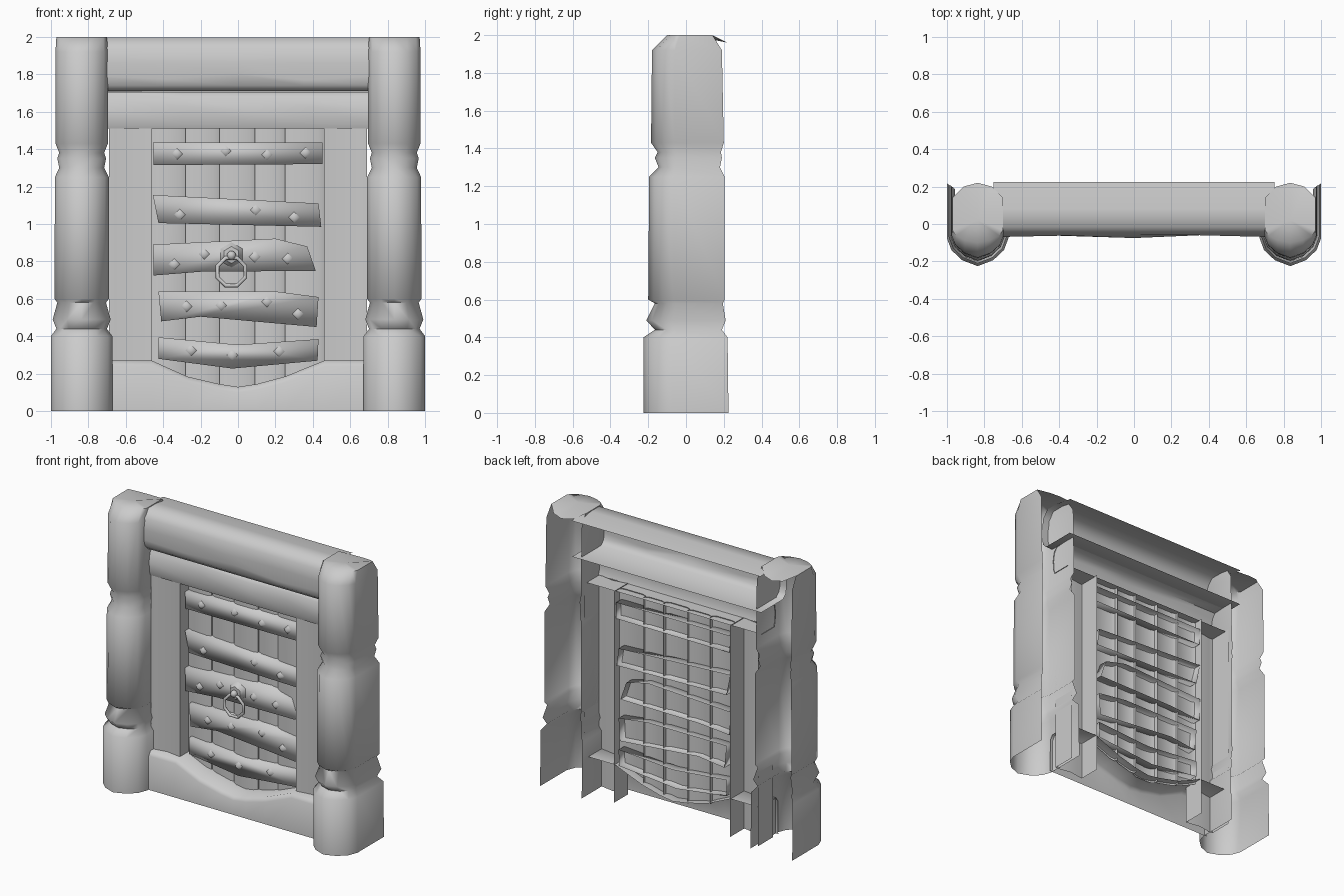
import bpy, bmesh, math
from mathutils import Matrix

if "Cube" in bpy.data.objects:
    bpy.data.objects.remove(bpy.data.objects["Cube"])


def finish(name, bm, angle=35, mirror=False):
    bmesh.ops.recalc_face_normals(bm, faces=bm.faces)
    me = bpy.data.meshes.new(name)
    bm.to_mesh(me)
    bm.free()
    ob = bpy.data.objects.new(name, me)
    bpy.context.collection.objects.link(ob)
    bpy.ops.object.select_all(action='DESELECT')
    ob.select_set(True)
    bpy.context.view_layer.objects.active = ob
    bpy.ops.object.shade_smooth_by_angle(angle=math.radians(angle))
    if mirror:
        ob.modifiers.new("mirror", 'MIRROR').use_mirror_merge = False
    return ob


def loft(rows, bm=None):
    """Open sheet through rows of points."""
    bm = bm or bmesh.new()
    grid = [[bm.verts.new(p) for p in r] for r in rows]
    for a, b in zip(grid, grid[1:]):
        for i in range(len(a) - 1):
            bm.faces.new((a[i], a[i + 1], b[i + 1], b[i]))
    return bm, grid


# Log pillars: U-shaped shells, open at the back, with a rounded cap
levels = [  # z, outer x, inner x, front y, back y
    (0, 1.0, .67, -.225, .225), (.4, 1.0, .67, -.225, .22),
    (.44, .97, .70, -.165, .19), (.49, .99, .68, -.21, .21),
    (.58, .965, .705, -.165, .195), (.60, .98, .69, -.20, .205),
    (1.25, .978, .69, -.195, .205), (1.30, .955, .715, -.145, .18),
    (1.35, .965, .705, -.165, .19), (1.38, .955, .715, -.15, .185),
    (1.43, .975, .695, -.185, .2), (1.92, .975, .695, -.18, .19),
    (2.0, .97, .70, -.1, .14)]


def pillar_row(z, xo, xi, yf, yb):
    c, h = (xo + xi) / 2, (xo - xi) / 2
    side = yf * .33
    section = [(1, yb), (1, side), (.85, yf * .62), (.5, yf * .86), (0, yf),
               (-.5, yf * .86), (-.85, yf * .62), (-1, side), (-1, yb)]
    return [(c + h * u, y, z) for u, y in section]


bm, grid = loft([pillar_row(*lv) for lv in levels])
back = [bm.verts.new(p) for p in ((.76, .2, 1.97), (.835, .22, 1.96), (.91, .2, 1.97))]
loop = grid[-1] + back
hub = bm.verts.new((.835, .02, 2.0))
for a, b in zip(loop, loop[1:] + loop[:1]):
    bm.faces.new((a, b, hub))
finish("log_pillar", bm, 75, True)

# Upper lintel: half-log with a slightly wavy lower front
rows = []
for x, d in ((-.75, 0), (-.4, .015), (0, -.01), (.35, .02), (.75, 0)):
    rows.append([(x, y, z) for y, z in (
        (.225, 1.97), (.08, 1.995), (-.015, 1.995), (-.06, 1.94), (-.07 + d * .5, 1.86),
        (-.07 + d * .5, 1.79 - d), (-.06, 1.74), (-.03, 1.71), (.22, 1.71))])
finish("upper_lintel", loft(rows)[0], 60)

# Lower lintel: smaller log below it
rows = []
for x, d in ((-.7, 0), (-.3, .02), (.1, -.01), (.4, .015), (.7, 0)):
    rows.append([(x, y, z) for y, z in (
        (.1, 1.71), (.02, 1.705), (-.005 + d, 1.67), (-.015, 1.61 + d),
        (-.01, 1.54), (.0, 1.51), (.14, 1.51))])
finish("lower_lintel", loft(rows)[0], 60)

# Side panels: U-shaped jamb boards running down to the ground
panel = [(.69, .17), (.69, .0), (.66, .0), (.57, .015), (.475, .0), (.46, .0), (.46, .16)]
finish("side_panel", loft([[(x, y, z) for x, y in panel] for z in (0, 1.515)])[0], 35, True)

# Threshold with a worn dip in the middle
dip = [(-.69, .27), (-.46, .27), (-.27, .185), (-.1, .145), (0, .13),
       (.1, .145), (.25, .185), (.46, .27), (.69, .27)]
rows = [[(x, -.06, 0), (x, -.055, z - .03), (x, -.035, z), (x, .15, z)]
        for x, z in dip]
finish("threshold", loft(rows)[0], 60)


def sill(x):
    for (x0, z0), (x1, z1) in zip(dip, dip[1:]):
        if x0 <= x <= x1:
            return z0 + (z1 - z0) * (x - x0) / (x1 - x0)


# Door planks: shallow boards with folded-back seams
seams = [-.46, -.28, -.1, .09, .25, .46]
for i, (a, b) in enumerate(zip(seams, seams[1:])):
    y = .085 + .012 * (i % 2)
    sec = [(a, y + .03), (a, y + .012), (a + .03, y), (b - .03, y), (b, y + .012), (b, y + .03)]
    rows = [[(x, yy, sill(x) - .015 if low else 1.515) for x, yy in sec] for low in (1, 0)]
    finish("door_plank", loft(rows)[0], 40)

# Crooked iron bands, open at the back
bands = [
    [(-.455, 1.435), (.45, 1.435), (.45, 1.32), (-.45, 1.315)],
    [(-.455, 1.155), (.43, 1.11), (.445, .985), (-.425, 1.005)],
    [(-.455, .89), (.2, .922), (.37, .88), (.415, .75), (-.2, .745), (-.45, .725)],
    [(-.425, .64), (.2, .64), (.43, .61), (.42, .45), (-.2, .505), (-.41, .48)],
    [(-.425, .395), (0, .355), (.43, .385), (.425, .27), (-.03, .228), (-.425, .28)]]
for outline in bands:
    ring = outline + outline[:1]
    bm, grid = loft([[(x, y, z) for x, z in ring] for y in (.05, .15)])
    bm.faces.new(grid[0][:-1])
    bmesh.ops.remove_doubles(bm, verts=bm.verts, dist=.0001)
    finish("iron_band", bm, 100)

# Diamond studs
studs = [(-.325, 1.375), (-.065, 1.39), (.155, 1.37), (.36, 1.38),
         (-.31, 1.05), (.095, 1.075), (.30, 1.035),
         (-.34, .785), (-.18, .84), (.09, .825), (.265, .815),
         (-.275, .56), (-.09, .565), (.155, .585), (.32, .52),
         (-.25, .325), (-.03, .30), (.22, .32)]
bm = bmesh.new()
for x, z in studs:
    m = Matrix.Translation((x, .035, z)) @ Matrix.Rotation(math.pi / 2, 4, 'X')
    bmesh.ops.create_cone(bm, cap_ends=False, segments=4, radius1=.03, radius2=.0,
                          depth=.03, matrix=m)
finish("studs", bm, 100)

# Handle: faceted back plate, knob and ring
bm = bmesh.new()
m = Matrix.Translation((-.035, .035, .835)) @ Matrix.Rotation(math.pi / 2, 4, 'X')
bmesh.ops.create_cone(bm, cap_ends=True, segments=6, radius1=.07, radius2=.045, depth=.04, matrix=m)
bmesh.ops.create_uvsphere(bm, u_segments=8, v_segments=6, radius=.025,
                          matrix=Matrix.Translation((-.035, .005, .832)))
finish("handle_plate", bm, 60)
bpy.ops.mesh.primitive_torus_add(major_segments=8, minor_segments=6, major_radius=.08,
                                 minor_radius=.011, location=(-.035, .005, .745),
                                 rotation=(math.pi / 2, math.pi / 8, 0))
bpy.context.object.name = "handle_ring"
bpy.ops.object.shade_smooth_by_angle(angle=math.radians(70))
